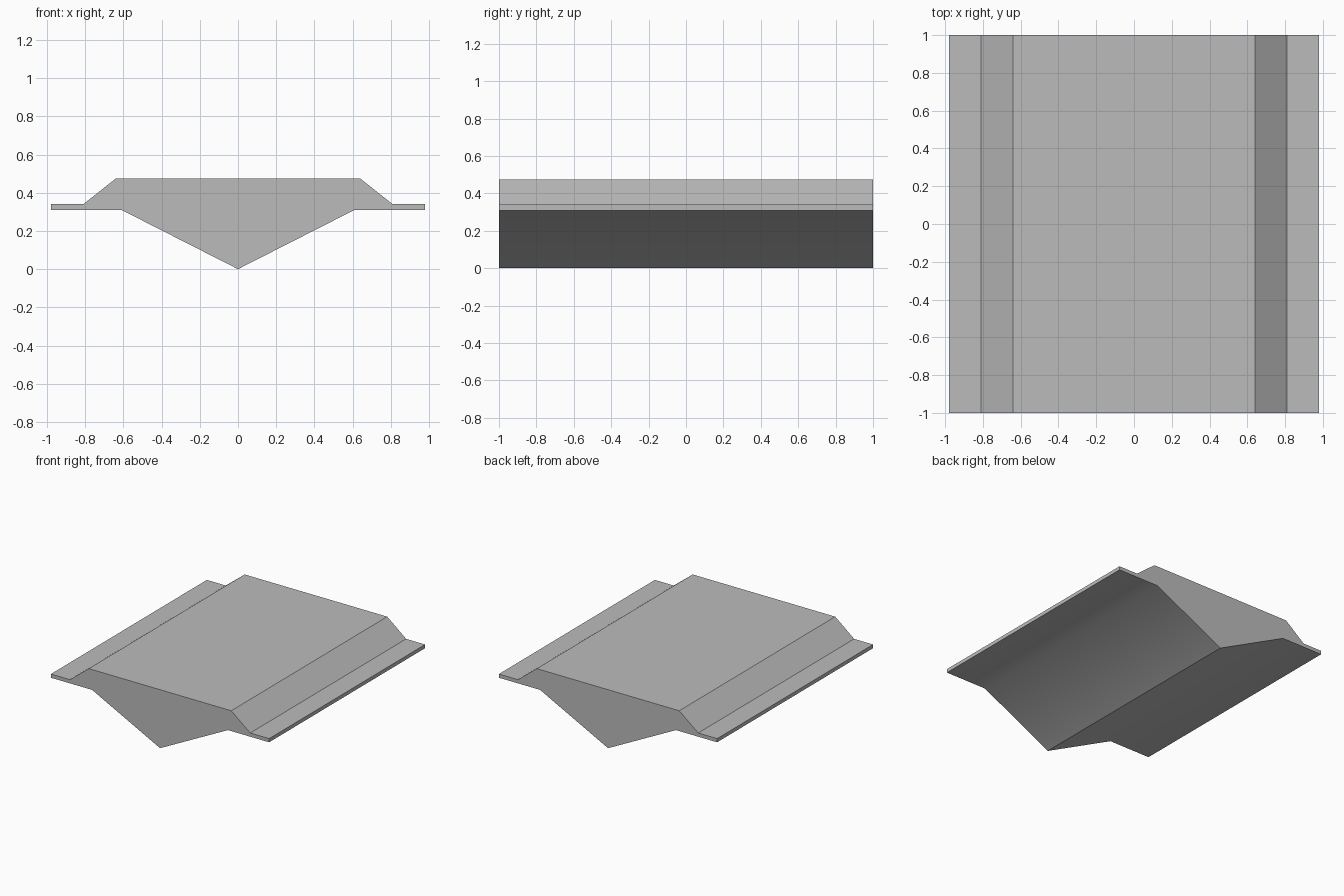
import bpy
import bmesh
from math import radians

cube = bpy.data.objects.get("Cube")
if cube:
    bpy.data.objects.remove(cube, do_unlink=True)

# Single flat grey
grey = bpy.data.materials.new("plain grey")
grey.use_nodes = True
colour = (0.5, 0.5, 0.5, 1)
grey.diffuse_color = colour
grey.node_tree.nodes["Principled BSDF"].inputs["Base Color"].default_value = colour

# Left half of the cross-section, from keel to top edge, then mirrored
half = [(0.61, 0.31), (0.98, 0.31), (0.98, 0.34), (0.81, 0.34), (0.64, 0.475)]
profile = [(0, 0)] + half + [(-x, z) for x, z in reversed(half)]

# Extrude the cross-section from front to back
bm = bmesh.new()
front = bm.faces.new([bm.verts.new((x, -1, z)) for x, z in profile])
result = bmesh.ops.extrude_face_region(bm, geom=[front], use_keep_orig=True)
back_verts = [v for v in result["geom"] if isinstance(v, bmesh.types.BMVert)]
bmesh.ops.translate(bm, verts=back_verts, vec=(0, 2, 0))
bmesh.ops.recalc_face_normals(bm, faces=bm.faces)
mesh = bpy.data.meshes.new("flanged_keel_beam")
bm.to_mesh(mesh)
bm.free()
mesh.materials.append(grey)

beam = bpy.data.objects.new("flanged_keel_beam", mesh)
bpy.context.collection.objects.link(beam)

# Soft bend where the flange meets the keel, crisp edges elsewhere
bpy.ops.object.select_all(action="DESELECT")
beam.select_set(True)
bpy.context.view_layer.objects.active = beam
bpy.ops.object.shade_smooth_by_angle(angle=radians(30))
